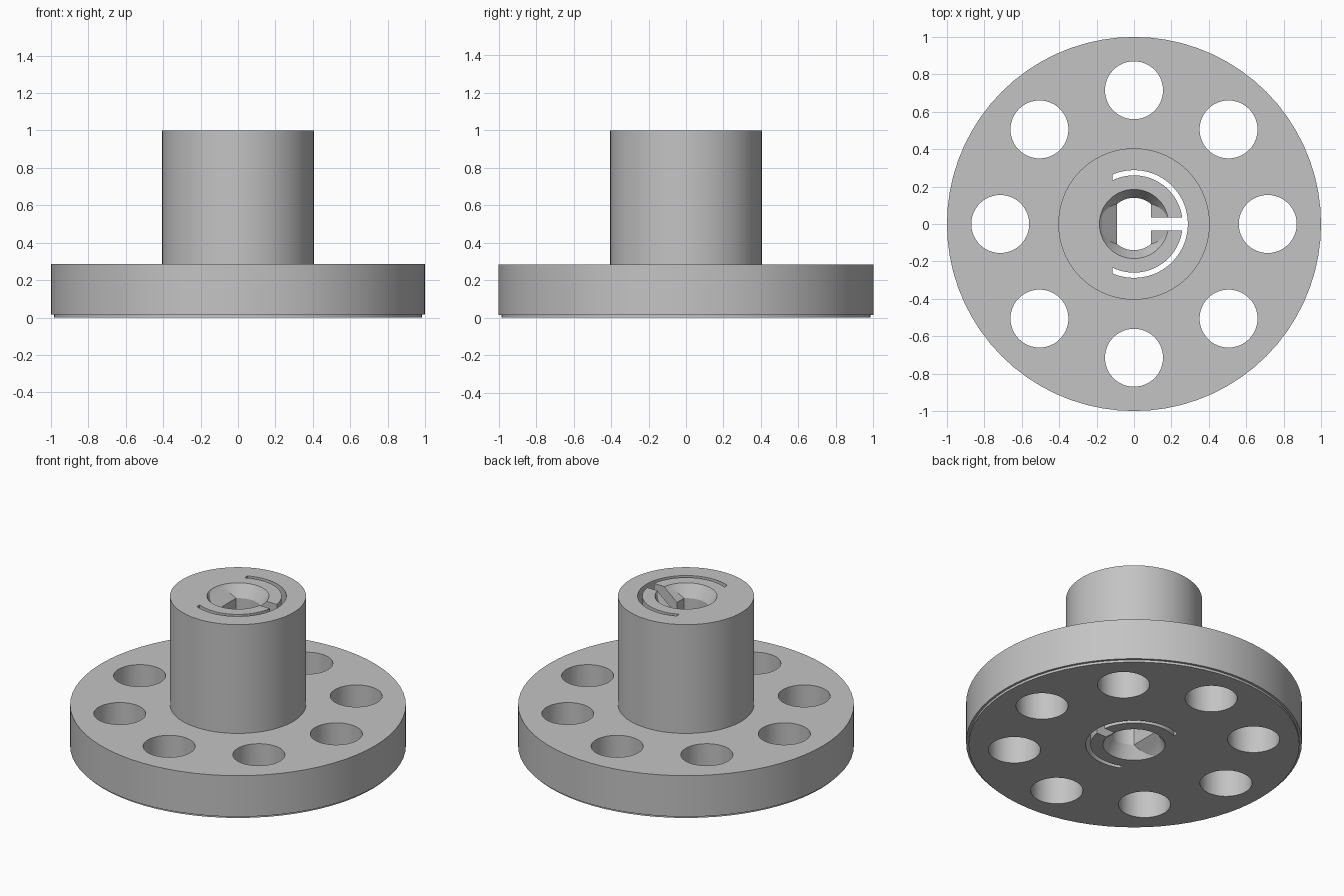
import bpy
import bmesh
from math import acos, cos, sin, pi

if "Cube" in bpy.data.objects:
    bpy.data.objects.remove(bpy.data.objects["Cube"])

SEGMENTS = 72

grey = bpy.data.materials.new("plain grey")
grey.use_nodes = True
grey.diffuse_color = (0.55, 0.55, 0.55, 1)
grey.node_tree.nodes["Principled BSDF"].inputs["Base Color"].default_value = grey.diffuse_color


def finish(name, bm):
    bmesh.ops.recalc_face_normals(bm, faces=bm.faces)
    mesh = bpy.data.meshes.new(name)
    bm.to_mesh(mesh)
    bm.free()
    obj = bpy.data.objects.new(name, mesh)
    obj.data.materials.append(grey)
    bpy.context.collection.objects.link(obj)
    return obj


def turned(name, profile, centre=(0, 0), segments=SEGMENTS):
    """Solid of revolution from (radius, z) pairs, capped at both ends."""
    bm = bmesh.new()
    rings = []
    for r, z in profile:
        angles = [2 * pi * i / segments for i in range(segments)]
        rings.append([bm.verts.new((centre[0] + r * cos(a), centre[1] + r * sin(a), z))
                      for a in angles])
    for low, high in zip(rings, rings[1:]):
        for i in range(segments):
            j = (i + 1) % segments
            bm.faces.new((low[i], low[j], high[j], high[i]))
    bm.faces.new(rings[0])
    bm.faces.new(rings[-1])
    return finish(name, bm)


def prism(name, points, offset):
    """Outline of 3D points extruded along an offset."""
    bm = bmesh.new()
    face = bm.faces.new([bm.verts.new(p) for p in points])
    new = bmesh.ops.extrude_face_region(bm, geom=[face], use_keep_orig=True)["geom"]
    bmesh.ops.translate(bm, vec=offset, verts=[v for v in new if isinstance(v, bmesh.types.BMVert)])
    return finish(name, bm)


def boolean(target, cutter, operation="DIFFERENCE"):
    mod = target.modifiers.new("cut", "BOOLEAN")
    mod.operation = operation
    mod.solver = "EXACT"
    mod.object = cutter
    bpy.context.view_layer.objects.active = target
    bpy.ops.object.modifier_apply(modifier=mod.name)
    bpy.data.objects.remove(cutter)


# Flange with a small step underneath, and the hub above it
body = turned("flanged_hub", [(0.985, 0), (0.985, 0.015), (1, 0.015), (1, 0.285),
                              (0.405, 0.285), (0.405, 1)])

# Ring of eight through holes
for k in range(8):
    a = k * pi / 4
    boolean(body, turned("hole_cutter", [(0.155, -0.1), (0.155, 0.4)],
                         (0.715 * cos(a), 0.715 * sin(a)), 48))

# Double-flat bore with tapered mouths at both ends
bore = turned("bore_cutter", [(0.185, -0.05), (0.185, 0), (0.14, 0.08), (0.14, 0.92),
                              (0.185, 1), (0.185, 1.05)])
side = [(0.187, -0.1), (0.187, 0), (0.09, 0.08), (0.09, 0.92), (0.187, 1), (0.187, 1.1)]
outline = [(x, -0.3, z) for x, z in side] + [(-x, -0.3, z) for x, z in reversed(side)]
boolean(bore, prism("flats_cutter", outline, (0, 0.6, 0)), "INTERSECT")
boolean(body, bore)


# Curved slot around the bore, ending on straight cuts
def arc(radius):
    limit = acos(-0.115 / radius)
    return [(radius * cos(a), radius * sin(a), -0.1)
            for a in (limit * (i / 24 - 1) for i in range(49))]


boolean(body, prism("arc_slot_cutter", arc(0.288) + arc(0.26)[::-1], (0, 0, 1.2)))

# Straight slot joining the bore to the curved slot
slot = [(x, y, -0.1) for x, y in ((0, -0.035), (0.272, -0.035), (0.272, 0.035), (0, 0.035))]
boolean(body, prism("straight_slot_cutter", slot, (0, 0, 1.2)))

# Smooth round walls, keep the edges crisp
bpy.ops.object.select_all(action="DESELECT")
body.select_set(True)
bpy.context.view_layer.objects.active = body
bpy.ops.object.shade_smooth_by_angle(angle=pi / 8)
